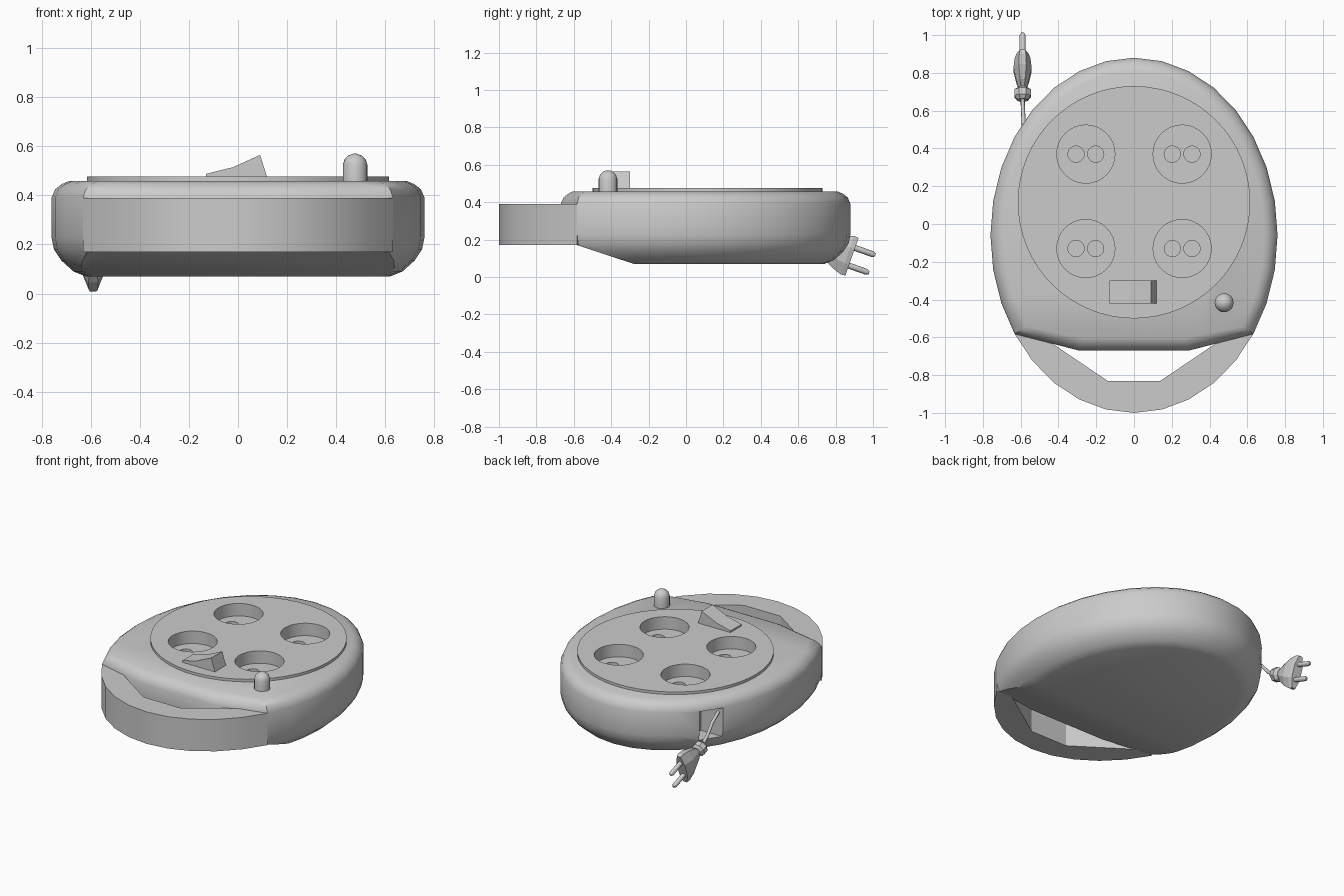
import bpy, bmesh, math
from mathutils import Vector

if "Cube" in bpy.data.objects:
    bpy.data.objects.remove(bpy.data.objects["Cube"])

grey = bpy.data.materials.new("light grey plastic")
grey.use_nodes = True
COLOUR = (0.6, 0.6, 0.6, 1)
grey.diffuse_color = COLOUR
grey.node_tree.nodes["Principled BSDF"].inputs["Base Color"].default_value = COLOUR


def finish(name, bm):
    bmesh.ops.recalc_face_normals(bm, faces=bm.faces)
    mesh = bpy.data.meshes.new(name)
    bm.to_mesh(mesh)
    bm.free()
    ob = bpy.data.objects.new(name, mesh)
    bpy.context.collection.objects.link(ob)
    mesh.materials.append(grey)
    return ob


def activate(ob):
    bpy.ops.object.select_all(action='DESELECT')
    ob.select_set(True)
    bpy.context.view_layer.objects.active = ob


def smooth(ob, angle=35):
    activate(ob)
    bpy.ops.object.shade_smooth_by_angle(angle=math.radians(angle))


def loft(bm, rings):
    """Skin closed rings of equal length and cap both ends."""
    loops = [[bm.verts.new(p) for p in ring] for ring in rings]
    n = len(loops[0])
    for a, b in zip(loops, loops[1:]):
        for i in range(n):
            bm.faces.new((a[i], a[(i + 1) % n], b[(i + 1) % n], b[i]))
    bm.faces.new(loops[0])
    bm.faces.new(loops[-1])


def circle(cx, cy, r, z, n=32):
    return [Vector((cx + r * math.cos(math.tau * i / n), cy + r * math.sin(math.tau * i / n), z))
            for i in range(n)]


def cut(ob, cutter):
    cutter.hide_render = True
    mod = ob.modifiers.new("cut", 'BOOLEAN')
    mod.object = cutter
    mod.solver = 'EXACT'
    activate(ob)
    bpy.ops.object.modifier_apply(modifier=mod.name)


# Shared oval outline, flattened at the front where the handle starts
SEG, FIRST, LAST, BEND = 32, 11, 21, 14


def oval(i, inset=0):
    t = math.tau * i / SEG
    return (0.76 - inset) * math.sin(t), -0.06 + (0.94 - inset) * math.cos(t)


def body_ring(inset, z, front):
    corner_x, corner_y = oval(FIRST, inset)
    bend_x = oval(BEND, inset)[0]
    ring = []
    for i in range(SEG):
        x, y = oval(i, inset)
        if FIRST < i < LAST:
            f = min(1, (corner_x - abs(x)) / (corner_x - bend_x))
            y = corner_y + f * (front - corner_y)
        ring.append(Vector((x, y, z)))
    return ring


# Main housing with sloping front underside
bm = bmesh.new()
profile = [(0.14, 0.07, -0.55), (0.09, 0.09, -0.58), (0.04, 0.135, -0.61), (0.01, 0.18, -0.65),
           (0, 0.23, -0.67), (0, 0.39, -0.67), (0.015, 0.425, -0.655), (0.04, 0.445, -0.63),
           (0.07, 0.458, -0.605)]
loft(bm, [body_ring(*p) for p in profile])
res = bmesh.ops.bisect_plane(bm, geom=bm.verts[:] + bm.edges[:] + bm.faces[:],
                             plane_co=(0, -0.28, 0.0705), plane_no=(0, -0.33, -1), clear_outer=True)
bmesh.ops.holes_fill(bm, edges=[e for e in bm.edges if e.is_boundary], sides=0)
housing = finish("housing", bm)

# Raised round socket plate
bm = bmesh.new()
loft(bm, [circle(0, 0.115, 0.615, z, 64) for z in (0.45, 0.476)])
plate = finish("socket_plate", bm)

# Socket wells and pin holes
centres = [(x, y) for x in (-0.255, 0.255) for y in (-0.13, 0.37)]
bm = bmesh.new()
for x, y in centres:
    loft(bm, [circle(x, y, 0.154, z) for z in (0.39, 0.6)])
wells = finish("well_cutter", bm)
bm = bmesh.new()
for x, y in centres:
    for dx in (-0.052, 0.052):
        loft(bm, [circle(x + dx, y, 0.043, z, 20) for z in (0.34, 0.42)])
pin_holes = finish("pin_hole_cutter", bm)

# Cable slot in the back right side
bm = bmesh.new()
loft(bm, [[Vector((x, y, z)) for x, y in ((-0.8, 0.48), (-0.45, 0.48), (-0.45, 0.61), (-0.8, 0.61))]
          for z in (0.185, 0.385)])
slot = finish("slot_cutter", bm)

for cutter in (wells, pin_holes, slot):
    cut(housing, cutter)
cut(plate, wells)
smooth(housing)
smooth(plate)
for cutter in (wells, pin_holes, slot):
    bpy.data.objects.remove(cutter)

# Carrying handle
outline = [oval(i) for i in range(FIRST, LAST + 1)]
outline += [(-0.54, -0.56), (-0.14, -0.83), (0.14, -0.83), (0.54, -0.56)]
bm = bmesh.new()
loft(bm, [[Vector((x, y, z)) for x, y in outline] for z in (0.17, 0.39)])
smooth(finish("handle", bm), 25)

# Rocker switch
bm = bmesh.new()
rocker = [(-0.13, 0.47), (-0.13, 0.488), (-0.02, 0.515), (0.09, 0.565), (0.12, 0.47)]
loft(bm, [[Vector((x, y, z)) for x, z in rocker] for y in (-0.42, -0.3)])
finish("rocker_switch", bm)

# Rounded push button
bm = bmesh.new()
dome = [(0.05, 0.44), (0.05, 0.525), (0.043, 0.547), (0.028, 0.562), (0.008, 0.57)]
loft(bm, [circle(0.477, -0.417, r, z, 20) for r, z in dome])
smooth(finish("push_button", bm), 40)

# Plug, built along its own sloping axis
axis = Vector((0, 0.943, -0.333))
side = Vector((1, 0, 0))
up = side.cross(axis)
origin = Vector((-0.59, 0.675, 0.183))


def section(s, w, h, n=8, offset=0):
    return [origin + axis * s + side * (w * math.cos(math.tau * (i + 0.5) / n))
            + up * (offset + h * math.sin(math.tau * (i + 0.5) / n)) for i in range(n)]


bm = bmesh.new()
loft(bm, [section(*p) for p in [(-0.02, 0.03, 0.03), (0, 0.047, 0.047), (0.035, 0.047, 0.047),
                                (0.05, 0.024, 0.03), (0.08, 0.035, 0.06), (0.15, 0.052, 0.1),
                                (0.2, 0.045, 0.118), (0.225, 0.035, 0.115)]])
finish("plug_body", bm)
bm = bmesh.new()
for offset in (-0.05, 0.05):
    loft(bm, [section(s, r, r, 10, offset) for s, r in ((0.2, 0.016), (0.325, 0.016), (0.34, 0.008))])
smooth(finish("plug_pins", bm), 50)

# Cable from the slot to the plug
curve = bpy.data.curves.new("cable", 'CURVE')
curve.dimensions = '3D'
curve.bevel_depth = 0.011
curve.bevel_resolution = 2
curve.use_fill_caps = True
spline = curve.splines.new('POLY')
path = [(-0.58, 0.47, 0.35), (-0.585, 0.55, 0.3), (-0.588, 0.61, 0.23), tuple(origin)]
spline.points.add(len(path) - 1)
for point, co in zip(spline.points, path):
    point.co = (*co, 1)
cable = bpy.data.objects.new("cable", curve)
bpy.context.collection.objects.link(cable)
curve.materials.append(grey)
